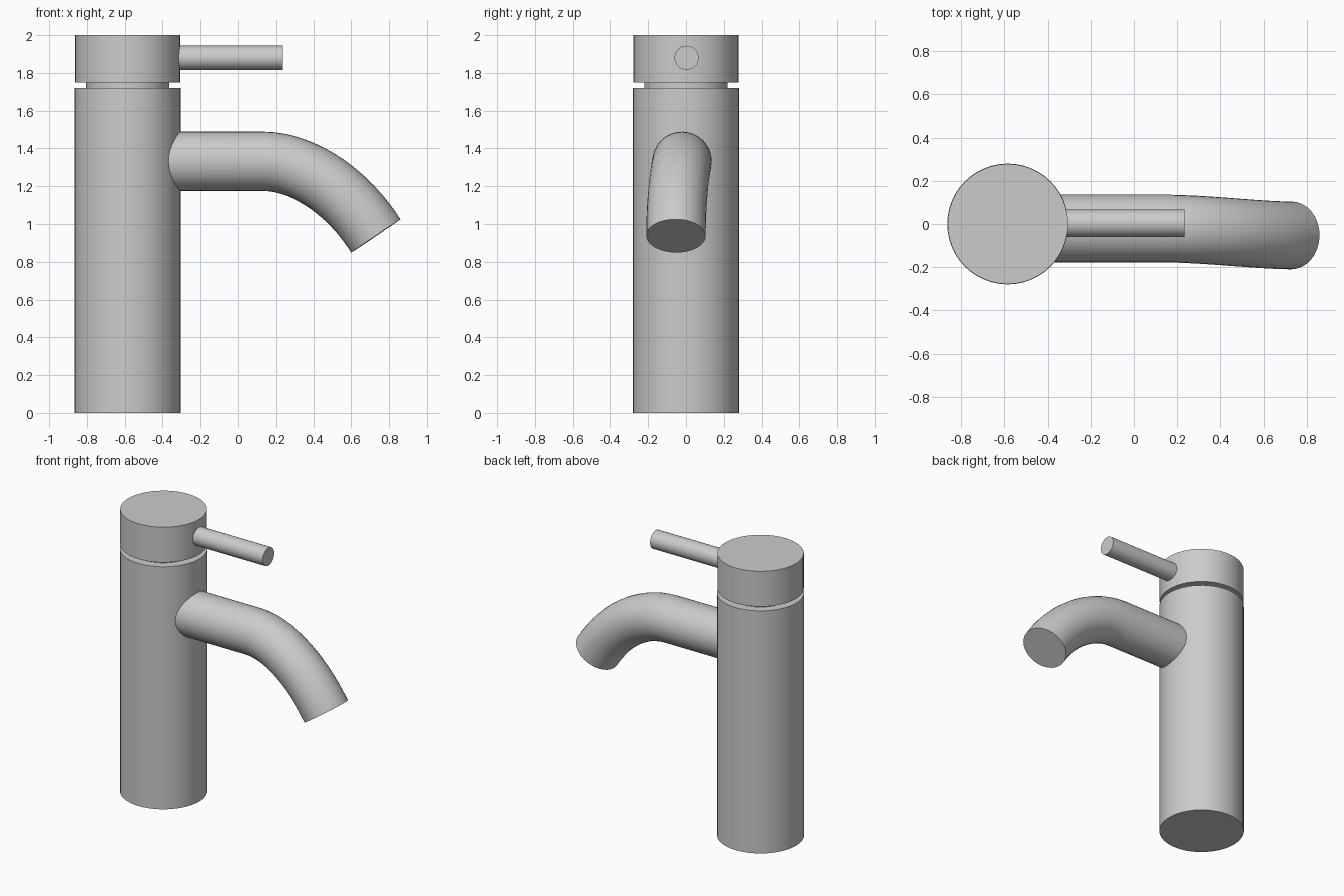
import bpy, bmesh
from math import cos, sin, pi
from mathutils import Vector
from mathutils.geometry import interpolate_bezier

if "Cube" in bpy.data.objects:
    bpy.data.objects.remove(bpy.data.objects["Cube"])


def tube(name, path, radius, sides):
    """Sweep a capped circle along a list of points."""
    pts = [Vector(p) for p in path]
    bm = bmesh.new()
    rings = []
    for i, p in enumerate(pts):
        a = (p - pts[i - 1]).normalized() if i else Vector()
        b = (pts[i + 1] - p).normalized() if i < len(pts) - 1 else Vector()
        t = (a + b).normalized()
        u = t.cross(Vector((0, 1, 0))).normalized()
        v = t.cross(u)
        rings.append([bm.verts.new(p + radius * (cos(k * 2 * pi / sides) * u + sin(k * 2 * pi / sides) * v))
                      for k in range(sides)])
    for r, s in zip(rings, rings[1:]):
        for k in range(sides):
            j = (k + 1) % sides
            bm.faces.new((r[k], r[j], s[j], s[k]))
    bm.faces.new(rings[0])
    bm.faces.new(rings[-1])
    bmesh.ops.recalc_face_normals(bm, faces=bm.faces)
    mesh = bpy.data.meshes.new(name)
    bm.to_mesh(mesh)
    bm.free()
    ob = bpy.data.objects.new(name, mesh)
    bpy.context.collection.objects.link(ob)
    bpy.ops.object.select_all(action='DESELECT')
    ob.select_set(True)
    bpy.context.view_layer.objects.active = ob
    bpy.ops.object.shade_smooth_by_angle()
    return ob


X = -0.585  # axis of the upright column

# Column, recessed neck and rotating cap
for name, radius, z0, z1 in (("body", 0.28, 0, 1.72),
                             ("neck", 0.22, 1.70, 1.77),
                             ("cap", 0.278, 1.75, 2.0)):
    tube(name, [(X, 0, z0), (X, 0, z1)], radius, 48)

# Lever handle
tube("lever", [(-0.36, 0.003, 1.88), (0.235, 0.003, 1.88)], 0.064, 32)

# Spout: straight run, then a downward bend drifting slightly to the front
bend = interpolate_bezier(Vector((0.13, -0.021, 1.332)), Vector((0.33, -0.021, 1.332)),
                          Vector((0.57, -0.052, 1.19)), Vector((0.73, -0.053, 0.937)), 14)
tube("spout", [(-0.45, -0.021, 1.332)] + list(bend), 0.157, 32)
